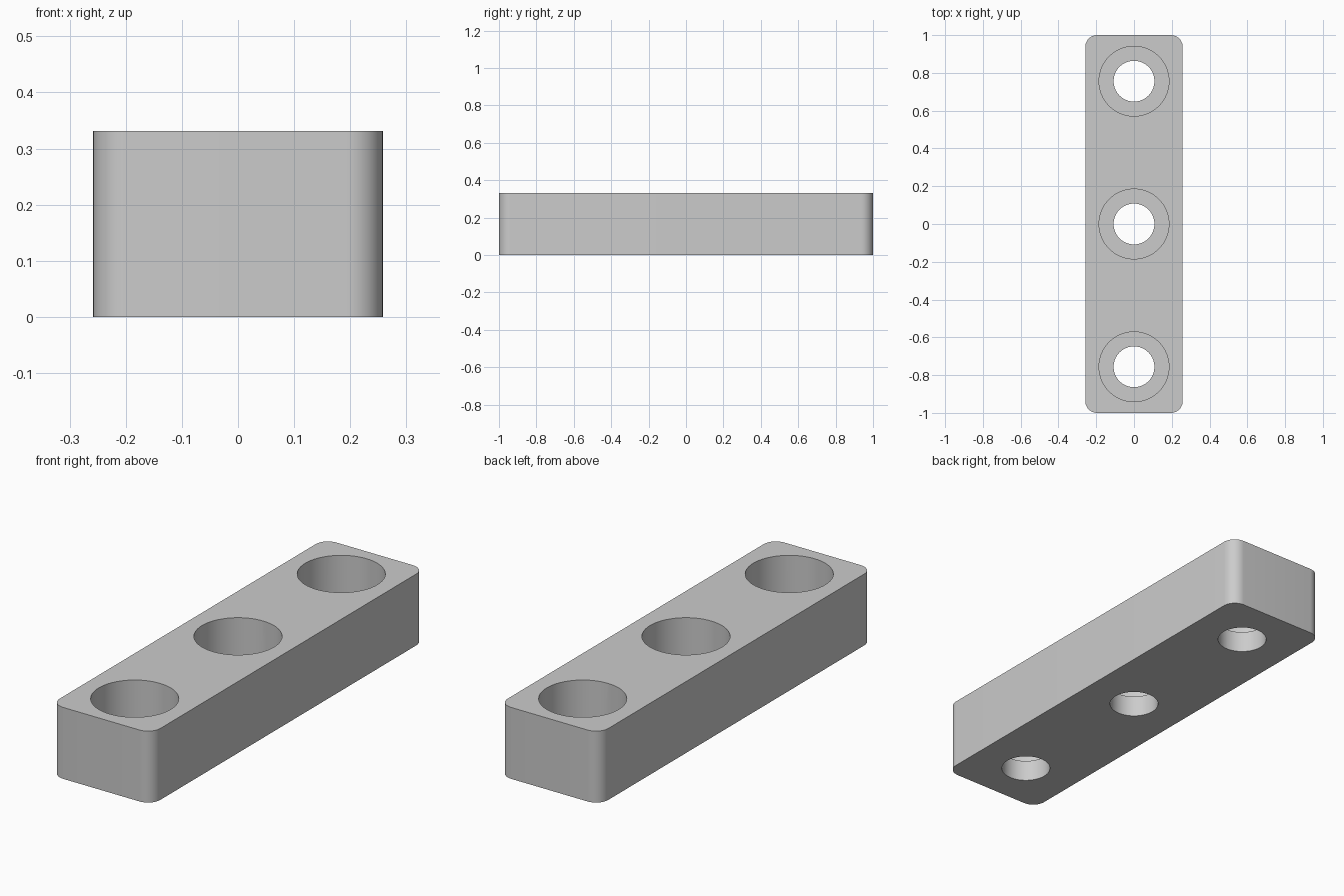
import bpy
import bmesh
import math
from mathutils import Matrix

WIDTH, LENGTH, HEIGHT = 0.516, 2.0, 0.331
CORNER = 0.063
HOLE_RADIUS, BORE_RADIUS = 0.108, 0.185
LEDGE = 0.1          # height of the counterbore floor
PITCH = 0.756        # spacing between holes

cube = bpy.data.objects.get("Cube")
if cube:
    bpy.data.objects.remove(cube, do_unlink=True)

grey = bpy.data.materials.new("light_grey")
grey.use_nodes = True
colour = (0.6, 0.6, 0.6, 1)
grey.diffuse_color = colour
grey.node_tree.nodes["Principled BSDF"].inputs["Base Color"].default_value = colour


def add_object(name, bm):
    mesh = bpy.data.meshes.new(name)
    bm.to_mesh(mesh)
    bm.free()
    mesh.materials.append(grey)
    obj = bpy.data.objects.new(name, mesh)
    bpy.context.collection.objects.link(obj)
    return obj


def add_cutter(name, radius, bottom, top):
    """Three cylinders in a row, used to drill the bar."""
    bm = bmesh.new()
    for i in (-1, 0, 1):
        bmesh.ops.create_cone(
            bm, cap_ends=True, segments=64, radius1=radius, radius2=radius,
            depth=top - bottom,
            matrix=Matrix.Translation((0, i * PITCH, (top + bottom) / 2)))
    obj = add_object(name, bm)
    obj.hide_render = True
    return obj


# Bar with rounded vertical corners
bm = bmesh.new()
bmesh.ops.create_cube(bm, size=1, matrix=Matrix.Translation((0, 0, HEIGHT / 2))
                      @ Matrix.Diagonal((WIDTH, LENGTH, HEIGHT, 1)))
uprights = [e for e in bm.edges
            if abs(e.verts[0].co.z - e.verts[1].co.z) > HEIGHT / 2]
bmesh.ops.bevel(bm, geom=uprights, offset=CORNER, segments=12,
                profile=0.5, affect='EDGES')
bar = add_object("drilled_bar", bm)

# Through holes and wider counterbores from the top
cutters = [
    add_cutter("through_hole_cutter", HOLE_RADIUS, -0.1, HEIGHT + 0.1),
    add_cutter("counterbore_cutter", BORE_RADIUS, LEDGE, HEIGHT + 0.1),
]
bpy.ops.object.select_all(action='DESELECT')
bpy.context.view_layer.objects.active = bar
bar.select_set(True)
for cutter in cutters:
    mod = bar.modifiers.new(cutter.name, 'BOOLEAN')
    mod.operation = 'DIFFERENCE'
    mod.solver = 'EXACT'
    mod.object = cutter
    bpy.ops.object.modifier_apply(modifier=mod.name)
    bpy.data.objects.remove(cutter, do_unlink=True)

bpy.ops.object.shade_smooth_by_angle(angle=math.radians(30))
